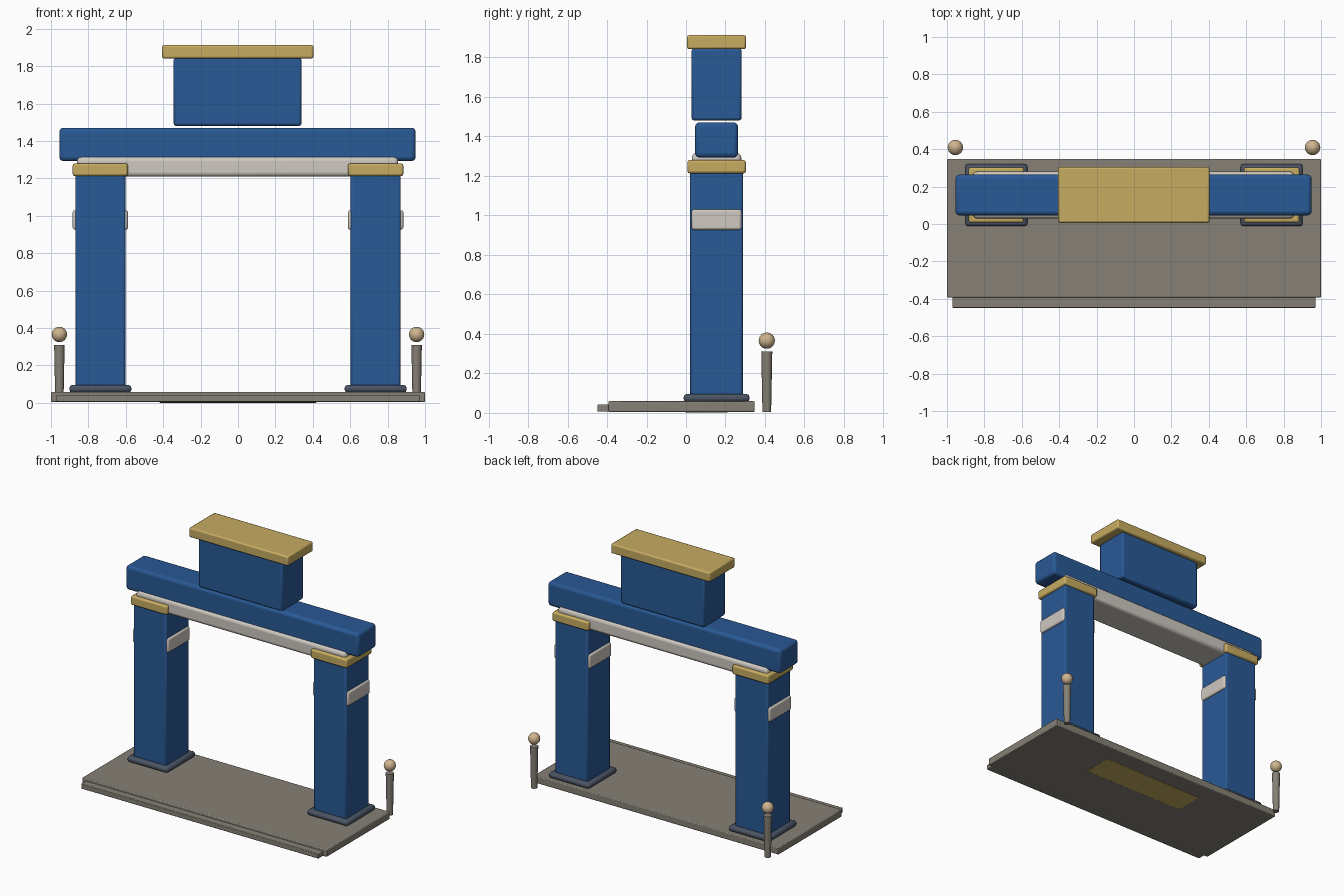
import bpy, math

if "Cube" in bpy.data.objects:
    bpy.data.objects.remove(bpy.data.objects["Cube"])


def mat(name, r, g, b):
    m = bpy.data.materials.new(name)
    m.diffuse_color = (r, g, b, 1)
    m.use_nodes = True
    m.node_tree.nodes["Principled BSDF"].inputs["Base Color"].default_value = m.diffuse_color
    return m


BLUE = mat("blue_paint", 0.022, 0.10, 0.30)
GOLD = mat("gold_trim", 0.57, 0.41, 0.12)
STONE = mat("stone", 0.24, 0.22, 0.18)
PALE = mat("pale_trim", 0.62, 0.58, 0.53)
SLATE = mat("slate", 0.07, 0.09, 0.13)
TAN = mat("lamp_tan", 0.62, 0.46, 0.27)


def finish(ob, name, material):
    ob.name = name
    ob.data.materials.append(material)
    bpy.ops.object.shade_smooth_by_angle(angle=math.radians(35))
    return ob


def box(name, xs, ys, zs, material, bevel=0.01, segs=2, tilt=0):
    """Rounded box spanning the given x, y and z ranges."""
    lo, hi = zip(xs, ys, zs)
    bpy.ops.mesh.primitive_cube_add(
        size=1, location=[(a + b) / 2 for a, b in zip(lo, hi)])
    ob = bpy.context.object
    ob.scale = [b - a for a, b in zip(lo, hi)]
    bpy.ops.object.transform_apply(location=False, rotation=False, scale=True)
    ob.rotation_euler.x = tilt
    finish(ob, name, material)
    mod = ob.modifiers.new("Bevel", 'BEVEL')
    mod.width, mod.segments = bevel, segs
    return ob


def span(centre, half):
    return (centre - half, centre + half)


# Floor slab, front step and threshold plate under the slab
box("floor_slab", (-1, 1), (-0.393, 0.348), (0.005, 0.059), STONE, 0.006)
box("front_step", (-0.97, 0.97), (-0.448, -0.36), (0.006, 0.042), STONE, 0.004)
box("threshold_plate", (-0.42, 0.42), (-0.01, 0.21), (0.002, 0.03), GOLD,
    0.004, 2, -0.012)

YC = 0.155  # depth centre of the gate
for side, s in (("left", -1), ("right", 1)):
    xc = s * 0.736
    # Pillar with plinth and capital
    box(side + "_plinth", span(xc, 0.166), span(YC, 0.167), (0.055, 0.096), SLATE, 0.016)
    box(side + "_pillar", span(xc, 0.134), span(YC, 0.134), (0.06, 1.222), BLUE, 0.012)
    box(side + "_capital", span(xc, 0.148), span(YC, 0.148), (1.213, 1.28), GOLD, 0.011)
    # Pale bands on the two side faces
    for face, f in (("outer", s), ("inner", -s)):
        box(f"{side}_{face}_band", span(xc + f * 0.134, 0.014), span(YC, 0.126),
            (0.927, 1.03), PALE, 0.012, 3)
    # Lamp post with globe at the back corner
    px, py = s * 0.955, 0.409
    bpy.ops.mesh.primitive_cone_add(vertices=16, radius1=0.022, radius2=0.028,
                                    depth=0.306, location=(px, py, 0.157))
    finish(bpy.context.object, side + "_lamp_post", STONE)
    bpy.ops.mesh.primitive_uv_sphere_add(segments=24, ring_count=12, radius=0.041,
                                         location=(px, py, 0.366))
    finish(bpy.context.object, side + "_lamp_globe", TAN)

# Pale under-beam and blue lintel
box("under_beam", (-0.86, 0.856), span(YC, 0.125), (1.21, 1.315), PALE, 0.022, 3)
box("lintel", (-0.955, 0.95), span(YC, 0.109), (1.293, 1.471), BLUE, 0.022, 3)

# Upper block and its gold roof
box("upper_block", (-0.344, 0.34), span(YC, 0.127), (1.481, 1.845), BLUE, 0.013)
box("upper_roof", (-0.406, 0.403), span(YC, 0.149), (1.842, 1.913), GOLD, 0.01)
